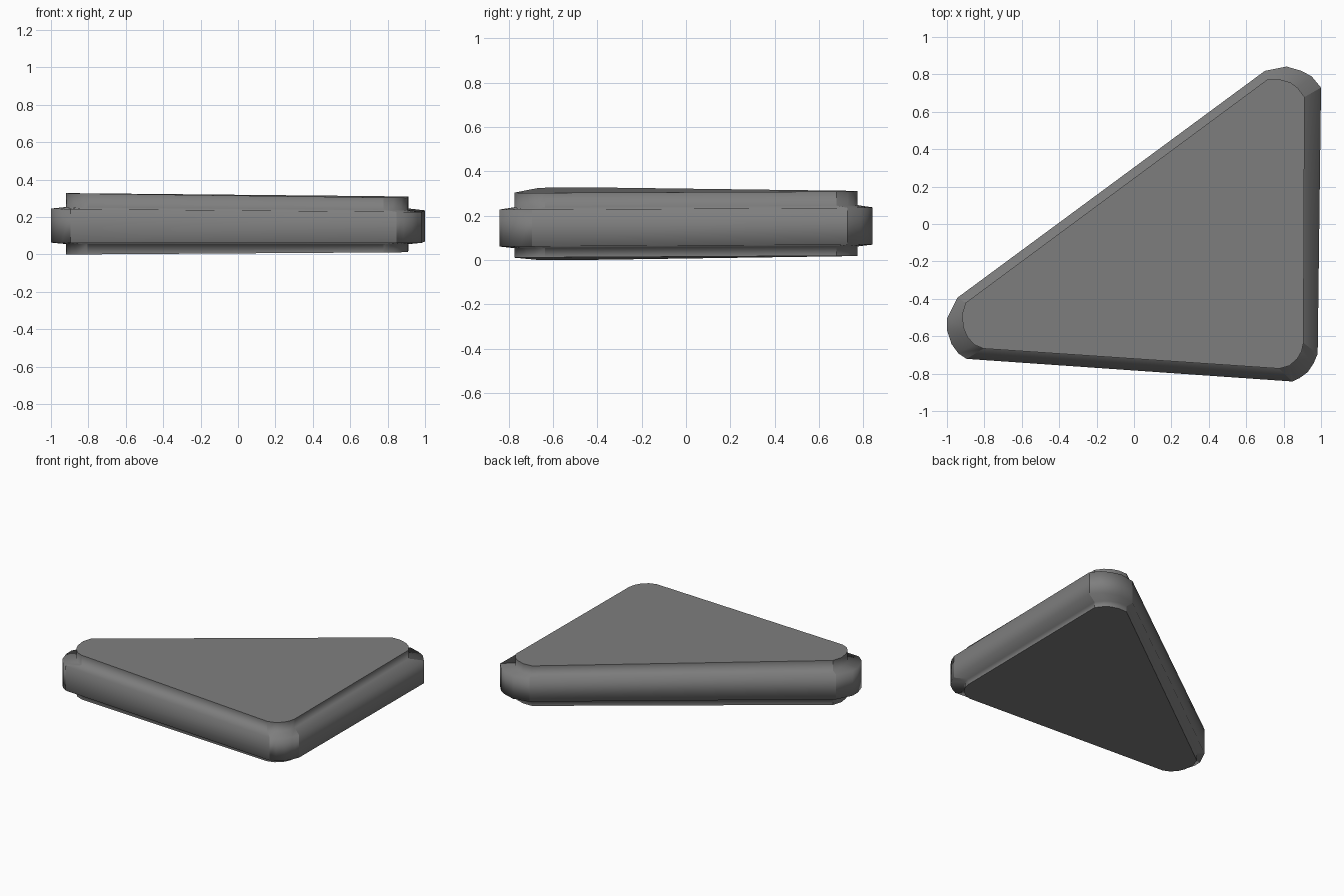
import bpy, bmesh
from mathutils import Vector

if "Cube" in bpy.data.objects:
    bpy.data.objects.remove(bpy.data.objects["Cube"])

# Matching outlines (counter-clockwise): left, front right, back right corners
outer = [(-.944, -.393), (-1, -.505), (-1, -.565), (-.976, -.64), (-.94, -.69), (-.895, -.72),
         (.847, -.841), (.885, -.823), (.93, -.79), (.96, -.745), (.982, -.693),
         (1.0, .73), (.95, .79), (.895, .82), (.815, .843), (.70, .82)]
inner = [(-.90, -.42), (-.92, -.485), (-.912, -.555), (-.89, -.605), (-.853, -.645), (-.805, -.665),
         (.778, -.772), (.83, -.757), (.873, -.72), (.896, -.68), (.906, -.635),
         (.912, .68), (.874, .73), (.837, .757), (.778, .775), (.712, .773)]
corner_ends = {0, 5, 6, 10, 11, 15}


def plane_z(x, y, left, front, back):
    """Height on a slightly tilted plane given at the three corners."""
    mid, dy = (front + back) / 2, (back - front) / 1.55
    b = -.5 * dy
    slope = (mid - (left - b)) / 1.82
    return mid + slope * (x - .9) + dy * y


# Stepped rings from the bottom plate, out to the side band, and in to the top plate
rings = [(inner, (.001, .012, .02)),
         (inner, (.056, .054, .062)),
         (outer, (.064, .062, .07)),
         (outer, (.245, .228, .237)),
         (inner, (.254, .238, .247)),
         (inner, (.328, .303, .310))]

bm = bmesh.new()
loops = [[bm.verts.new((x, y, plane_z(x, y, *h))) for x, y in line] for line, h in rings]
n = len(outer)
for a, b in zip(loops, loops[1:]):
    for i in range(n):
        j = (i + 1) % n
        bm.faces.new((a[i], a[j], b[j], b[i])).smooth = True
    # Shading breaks where the straight sides meet the rounded corners
    for i in corner_ends:
        bm.edges.get((a[i], b[i])).smooth = False

# Flat plates with crisp rims
for cap in (loops[0][::-1], loops[-1]):
    face = bm.faces.new(cap)
    for e in face.edges:
        e.smooth = False

low = min(v.co.z for v in bm.verts)
bmesh.ops.translate(bm, verts=bm.verts, vec=Vector((0, -.001, -low)))
bmesh.ops.recalc_face_normals(bm, faces=bm.faces)
mesh = bpy.data.meshes.new("triangular_slab")
bm.to_mesh(mesh)
bm.free()

# Dark grey finish
mat = bpy.data.materials.new("dark_grey")
mat.diffuse_color = (.21, .21, .21, 1)
mat.use_nodes = True
mat.node_tree.nodes["Principled BSDF"].inputs["Base Color"].default_value = mat.diffuse_color
mesh.materials.append(mat)
bpy.context.collection.objects.link(bpy.data.objects.new("triangular_slab", mesh))
